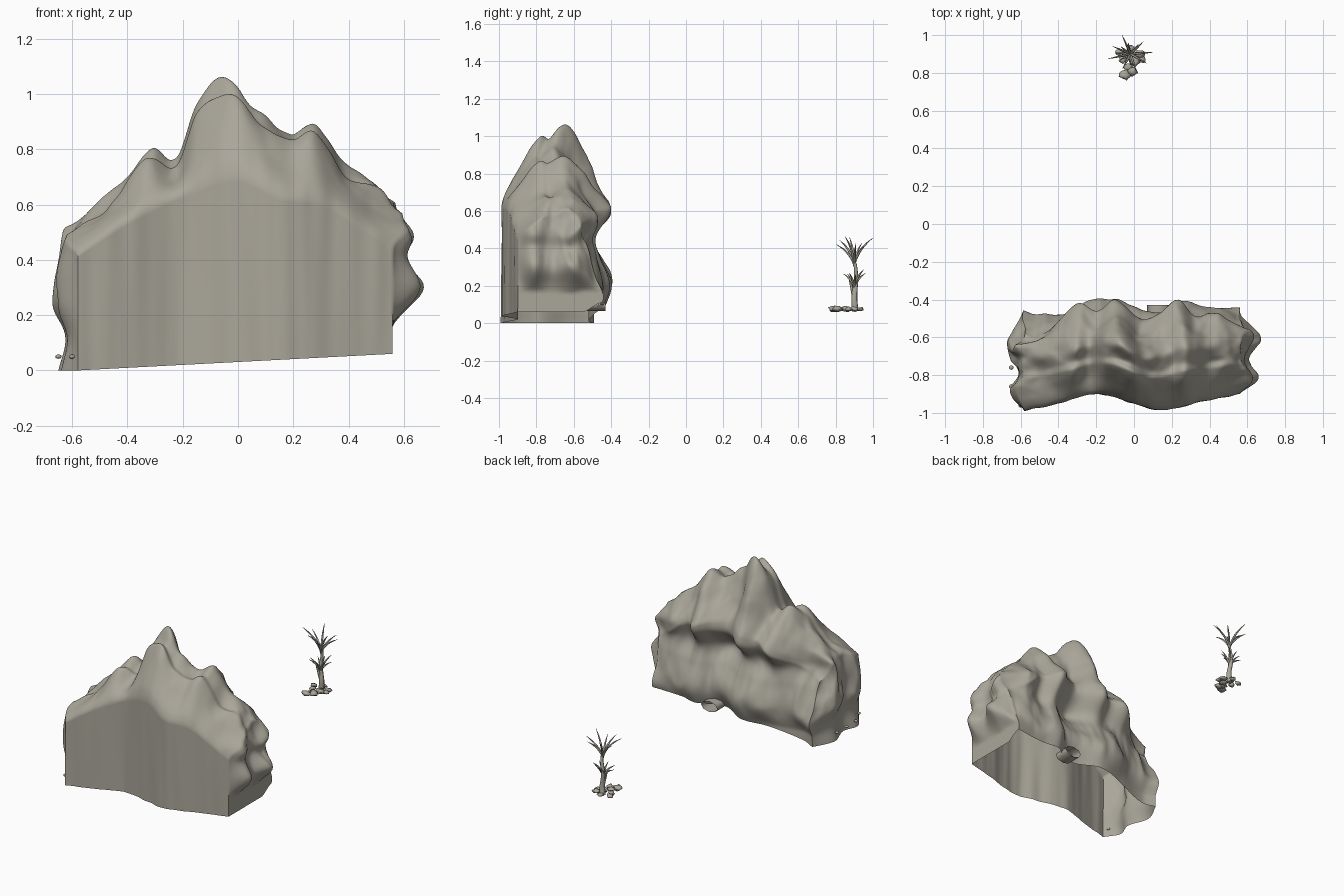
import bpy
import bmesh
import math
import random
from mathutils import Vector, noise

if "Cube" in bpy.data.objects:
    bpy.data.objects.remove(bpy.data.objects["Cube"])
random.seed(4)

stone = bpy.data.materials.new("warm_grey_stone")
stone.use_nodes = True
colour = (0.4, 0.38, 0.32, 1)
stone.diffuse_color = colour
for node in stone.node_tree.nodes:
    if node.type == "BSDF_PRINCIPLED":
        node.inputs["Base Color"].default_value = colour


def smooth(value):
    value = min(max(value, 0), 1)
    return value * value * (3 - 2 * value)


def curve(knots, x):
    """Smooth curve through (position, value) knots."""
    last = len(knots) - 1
    if x <= knots[0][0]:
        return knots[0][1]
    if x >= knots[last][0]:
        return knots[last][1]
    i = next(k for k in range(last) if x <= knots[k + 1][0])

    def slope(k):
        a, b = knots[max(k - 1, 0)], knots[min(k + 1, last)]
        return (b[1] - a[1]) / (b[0] - a[0])

    (xa, ya), (xb, yb) = knots[i], knots[i + 1]
    width = xb - xa
    s = (x - xa) / width
    blend = smooth(s)
    return (ya * (1 - blend) + yb * blend
            + width * s * (1 - s) * (slope(i) * (1 - s) - slope(i + 1) * s))


def wobble(x, y, z):
    return noise.noise(Vector((x, y, z)))


def add_object(name, bm):
    mesh = bpy.data.meshes.new(name)
    bm.to_mesh(mesh)
    bm.free()
    for polygon in mesh.polygons:
        polygon.use_smooth = True
    mesh.materials.append(stone)
    obj = bpy.data.objects.new(name, mesh)
    bpy.context.collection.objects.link(obj)
    return obj


# Mountain shape: skyline, front and back plan lines, shoulder heights
LEFT_X, RIGHT_X = -0.58, 0.56
SKYLINE = [(-.58, .52), (-.5, .62), (-.4, .7), (-.31, .8), (-.22, .77),
           (-.15, .96), (-.05, 1.06), (.05, .95), (.1, .92), (.2, .85),
           (.28, .89), (.38, .76), (.46, .7), (.56, .61)]
FRONT_LINE = [(-.58, -.99), (-.4, -.95), (-.2, -.9), (0, -.95),
              (.15, -.985), (.4, -.93), (.56, -.9)]
BACK_LINE = [(-.58, -.5), (-.5, -.53), (-.3, -.49), (-.1, -.45),
             (.05, -.53), (.14, -.52), (.24, -.46), (.35, -.48), (.56, -.47)]
FRONT_SHOULDER = [(-.58, .42), (-.4, .54), (-.2, .64), (0, .7), (.15, .63), (.3, .61), (.56, .44)]
BACK_SHOULDER = [(-.58, .4), (-.1, .66), (.3, .6), (.56, .42)]
CROSS = [(0, 0), (.04, .18), (.16, .46), (.36, .86), (.45, .85), (.62, 1), (.8, .66), (1, 0)]
BACK_BULGE = [(.07, .01), (.2, .065), (.35, 0), (.46, -.045), (.6, .05), (.75, .01), (.85, 0)]
BACK_RIBS = [(-.58, 0), (-.45, -.02), (-.32, .04), (-.2, -.045), (-.1, .012),
             (.02, -.035), (.15, 0), (.24, .02), (.32, -.03), (.45, .02), (.56, 0)]
LEFT_BULGE = [(0, .07), (.12, .045), (.25, .095), (.42, .06), (.6, 0)]
RIGHT_BULGE = [(.17, 0), (.3, .11), (.41, .055), (.48, .08), (.58, .02), (.7, 0)]
END_LUMPS = [(0, 0), (.2, .85), (.42, .4), (.72, 1), (1, .1)]


def top_height(x, t):
    blend = smooth(t / .62)
    shoulder = (curve(FRONT_SHOULDER, x) * (1 - blend)
                + curve(BACK_SHOULDER, x) * blend)
    height = shoulder + (curve(SKYLINE, x) - shoulder) * curve(CROSS, t)
    ribs = wobble(x * 9, t * 2, 3) * .05 * smooth(t * 3) * smooth((1 - t) * 5)
    return height + ribs * (1 - math.exp(-((t - .62) / .12) ** 2))


def rock_point(u, t, z):
    """Place a point on the rock and push out its ledges and lumps."""
    x = LEFT_X + (RIGHT_X - LEFT_X) * u
    front, back = curve(FRONT_LINE, x), curve(BACK_LINE, x)
    y = front + (back - front) * t
    rough = smooth(t * 4) * smooth((z - .08) * 8)
    back_weight = smooth(t * 2 - 1)
    end_weight = smooth((abs(u - .5) - .4) * 10)
    crease = .4 - abs(wobble(x * 7, y * 7 + 2, z * 4)) * 2
    grain = wobble(x * 8, y * 8, z * 4) + crease * .5 + wobble(x * 20, y * 20, z * 9) * .4
    y += wobble(x * 16, 0, z * 1.5) * .006 * (1 - smooth(t * 4))
    y += back_weight * (curve(BACK_BULGE, z) * (.85 + wobble(x * 4, 7, z) * .6)
                        + curve(BACK_RIBS, x) * smooth((z - .35) * 4)
                        + (wobble(x * 6, 2, z * 3) * .025 + grain * .012) * rough
                        - .04 * end_weight * smooth((z - .12) * 8))
    bulge = curve(RIGHT_BULGE if u > .5 else LEFT_BULGE, z)
    side = 1 if u > .5 else -1
    foot = smooth((z - .15) * 8)
    x += side * end_weight * (bulge * curve(END_LUMPS, t) + grain * .024 * rough * foot)
    z += grain * .014 * rough * smooth(t * 2)
    return Vector((x, y, z))


# Mountain: a top sheet with hollow walls hanging from its rim
COLUMNS, ROWS, LEVELS = 130, 60, 36
bm = bmesh.new()
sheet = {}
for i in range(COLUMNS + 1):
    for j in range(ROWS + 1):
        u, t = i / COLUMNS, j / ROWS
        x = LEFT_X + (RIGHT_X - LEFT_X) * u
        sheet[i, j] = bm.verts.new(rock_point(u, t, top_height(x, t)))
for i in range(COLUMNS):
    for j in range(ROWS):
        bm.faces.new([sheet[i, j], sheet[i + 1, j],
                      sheet[i + 1, j + 1], sheet[i, j + 1]])
rim = ([(i, 0) for i in range(COLUMNS)]
       + [(COLUMNS, j) for j in range(ROWS)]
       + [(i, ROWS) for i in range(COLUMNS, 0, -1)]
       + [(0, j) for j in range(ROWS, 0, -1)])
upper = [sheet[key] for key in rim]
for level in range(1, LEVELS + 1):
    lower = []
    for i, j in rim:
        u, t = i / COLUMNS, j / ROWS
        x = LEFT_X + (RIGHT_X - LEFT_X) * u
        bottom = .06 * u + .05 * smooth(t * 5 - 4) * smooth(u * 3)
        top = top_height(x, t)
        z = top + (bottom - top) * level / LEVELS
        lower.append(bm.verts.new(rock_point(u, t, z)))
    for k in range(len(rim)):
        n = (k + 1) % len(rim)
        bm.faces.new([upper[n], upper[k], lower[k], lower[n]])
    upper = lower
mountain = add_object("mountain", bm)
bpy.context.view_layer.objects.active = mountain
mountain.select_set(True)
bpy.ops.object.shade_smooth_by_angle(angle=math.radians(60))

# Open tunnel under the back edge
bm = bmesh.new()
rings = []
for y in (-.53, -.43):
    rings.append([bm.verts.new((.13 + .06 * math.cos(a), y, .1 + .035 * math.sin(a)))
                  for a in (math.tau * k / 8 for k in range(8))])
for k in range(8):
    n = (k + 1) % 8
    bm.faces.new([rings[0][k], rings[0][n], rings[1][n], rings[1][k]])
add_object("tunnel", bm)


def pebble(name, centre, size, roughness):
    bm = bmesh.new()
    bmesh.ops.create_icosphere(bm, subdivisions=2, radius=1)
    for v in bm.verts:
        swell = 1 + roughness * noise.noise(v.co * 1.7 + Vector(centre) * 40)
        v.co = Vector([c + s * p * swell for c, s, p in zip(centre, size, v.co)])
    add_object(name, bm)


# Small studs along the foot of the right end
for k, y in enumerate((-.96, -.86, -.76, -.66)):
    pebble(f"stud_{k}", (-.6 if k == 0 else -.65, y, .05), (.012, .012, .008), 0)

# Stones around the plant
for k, (x, y) in enumerate([(-.08, .91), (-.06, .87), (.03, .9), (.04, .87), (-.02, .93),
                            (-.03, .83), (-.05, .79), (-.01, .81), (0, .86)]):
    grow = random.uniform(.7, 1.1)
    pebble(f"stone_{k}", (x, y, .075), (.026 * grow, .024 * grow, .015 * grow), .7)


def tapered_curves(name, paths, thickness):
    data = bpy.data.curves.new(name, "CURVE")
    data.dimensions = "3D"
    data.bevel_depth = thickness
    data.bevel_resolution = 1
    data.use_fill_caps = True
    for path in paths:
        spline = data.splines.new("POLY")
        spline.points.add(len(path) - 1)
        for point, (position, radius) in zip(spline.points, path):
            point.co = (*position, 1)
            point.radius = radius
    data.materials.append(stone)
    bpy.context.collection.objects.link(bpy.data.objects.new(name, data))


def leaf(base, angle, reach, rise):
    """A blade that climbs first and then arches outward."""
    path = []
    for k in range(8):
        s = k / 7
        out = reach * s ** 1.6
        position = base + Vector((math.cos(angle) * out, math.sin(angle) * out * .85,
                                  rise * (1.3 * s - .3 * s * s)))
        path.append((position, .15 + .85 * math.sin(math.pi * (.2 + .8 * s))))
    return path


# Plant: trunk with a side shoot, and two tufts of leaves
trunk = [(Vector((-.02 + .006 * math.sin(k), .905 - .005 * math.sin(k * .8),
                  .065 + .032 * k)), 1.25 - .09 * k) for k in range(9)]
shoot = [(Vector((-.02 - .004 * k, .9 - .006 * k, .13 + .025 * k)), .7 - .1 * k)
         for k in range(5)]
tapered_curves("trunk", [trunk, shoot], .016)

crown, tuft = Vector((-.018, .9, .3)), Vector((-.02, .9, .18))
leaves = []
for k in range(8):
    angle = math.tau * (k + .25) / 8 + random.uniform(-.2, .2)
    leaves.append(leaf(crown, angle, random.uniform(.1, .13), random.uniform(.11, .165)))
for k in range(8):
    angle = math.tau * k / 8 + random.uniform(-.2, .2)
    leaves.append(leaf(tuft, angle, random.uniform(.05, .09), random.uniform(.07, .11)))
tapered_curves("leaves", leaves, .0065)
